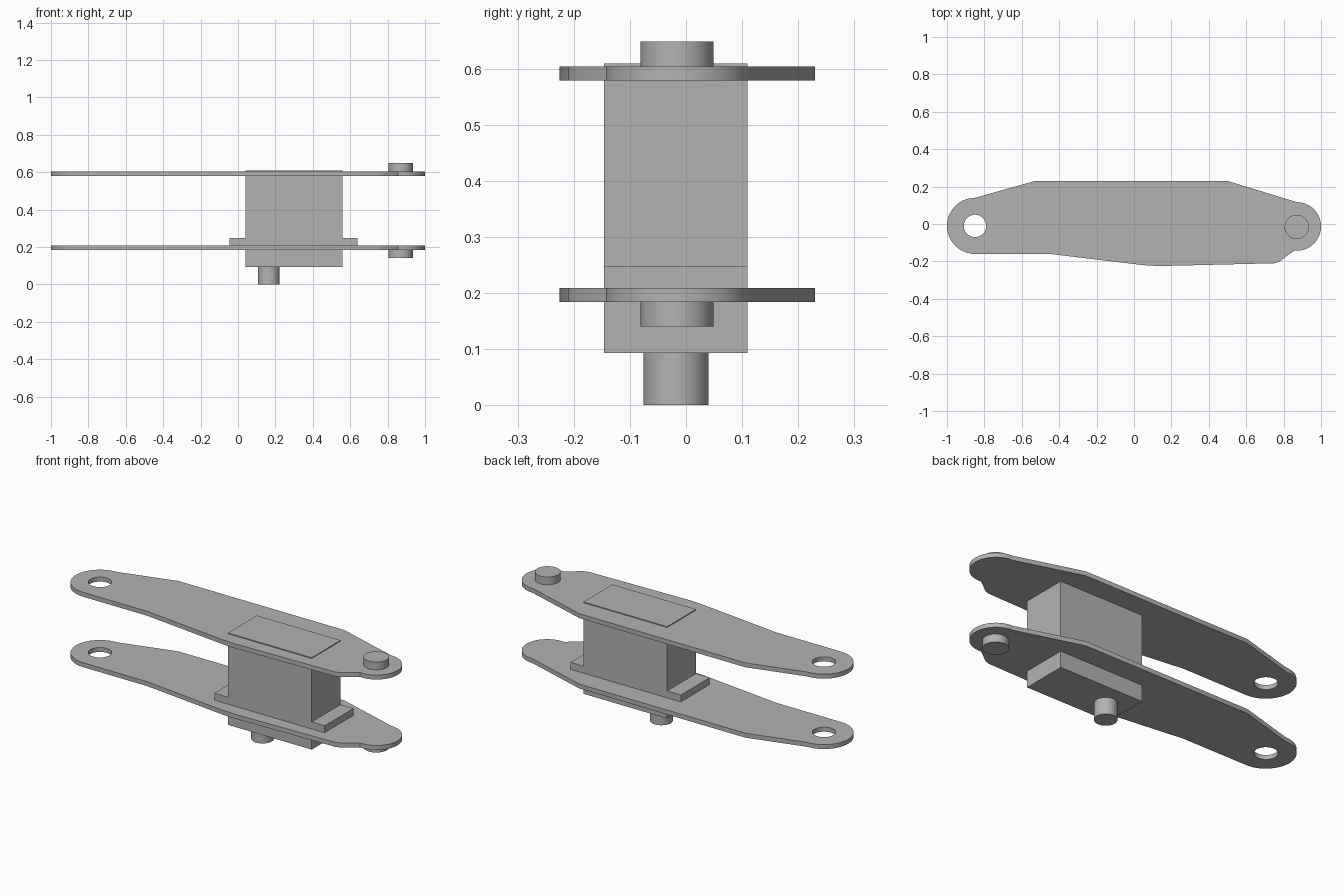
import bpy, bmesh, math
from mathutils import Vector

if "Cube" in bpy.data.objects:
    bpy.data.objects.remove(bpy.data.objects["Cube"], do_unlink=True)

grey = bpy.data.materials.new("plain_grey")
grey.use_nodes = True
colour = (0.45, 0.45, 0.45, 1)
grey.diffuse_color = colour
grey.node_tree.nodes["Principled BSDF"].inputs["Base Color"].default_value = colour


def finish(ob, name):
    ob.name = ob.data.name = name
    ob.data.materials.clear()
    ob.data.materials.append(grey)
    bpy.ops.object.select_all(action="DESELECT")
    ob.select_set(True)
    bpy.context.view_layer.objects.active = ob
    bpy.ops.object.shade_smooth_by_angle(angle=math.radians(30))
    return ob


def box(name, low, high):
    low, high = Vector(low), Vector(high)
    bpy.ops.mesh.primitive_cube_add(size=1, location=(low + high) / 2)
    ob = bpy.context.object
    ob.scale = high - low
    bpy.ops.object.transform_apply(location=False, rotation=False, scale=True)
    finish(ob, name)


def cylinder(name, x, y, radius, z0, z1):
    bpy.ops.mesh.primitive_cylinder_add(vertices=48, radius=radius, depth=z1 - z0,
                                        location=(x, y, (z0 + z1) / 2))
    finish(bpy.context.object, name)


def arc(x, y, radius, start, end, steps):
    angles = [math.radians(start + (end - start) * i / steps) for i in range(steps + 1)]
    return [(x + radius * math.cos(a), y + radius * math.sin(a)) for a in angles]


def plate(name, z0, z1, loops):
    # Filled outline with a hole, given thickness
    curve = bpy.data.curves.new(name, "CURVE")
    curve.dimensions = "2D"
    curve.fill_mode = "BOTH"
    curve.extrude = (z1 - z0) / 2
    for loop in loops:
        spline = curve.splines.new("POLY")
        spline.points.add(len(loop) - 1)
        for point, (x, y) in zip(spline.points, loop):
            point.co = (x, y, 0, 1)
        spline.use_cyclic_u = True
    ob = bpy.data.objects.new(name, curve)
    bpy.context.collection.objects.link(ob)
    ob.location.z = (z0 + z1) / 2
    bpy.ops.object.select_all(action="DESELECT")
    ob.select_set(True)
    bpy.context.view_layer.objects.active = ob
    bpy.ops.object.convert(target="MESH")
    ob = bpy.context.object
    bm = bmesh.new()
    bm.from_mesh(ob.data)
    bmesh.ops.remove_doubles(bm, verts=bm.verts, dist=0.0001)
    bmesh.ops.recalc_face_normals(bm, faces=bm.faces)
    bm.to_mesh(ob.data)
    bm.free()
    finish(ob, name)


# Link plates: rounded ends joined by a wide, uneven middle
outline = arc(-0.85, -0.01, 0.15, 90, 270, 28)
outline += [(-0.45, -0.16), (0.05, -0.22), (0.13, -0.225), (0.75, -0.21), (0.78, -0.2)]
outline += arc(0.87, -0.013, 0.13, -96, 90, 28)
outline += [(0.5, 0.23), (-0.53, 0.23)]
hole = arc(-0.85, -0.01, 0.06, 360, 11.25, 31)
plate("lower_plate", 0.184, 0.209, [outline, hole])
plate("upper_plate", 0.579, 0.604, [outline, hole])

# Motor body, mounting flange and output shaft
box("motor_body", (0.04, -0.146, 0.093), (0.56, 0.11, 0.609))
box("mounting_flange", (-0.045, -0.146, 0.209), (0.64, 0.11, 0.248))
cylinder("output_shaft", 0.165, -0.018, 0.058, 0, 0.093)

# Pivot pins on the outer faces of the plates
cylinder("upper_pin", 0.87, -0.016, 0.065, 0.604, 0.648)
cylinder("lower_pin", 0.87, -0.016, 0.065, 0.14, 0.184)
